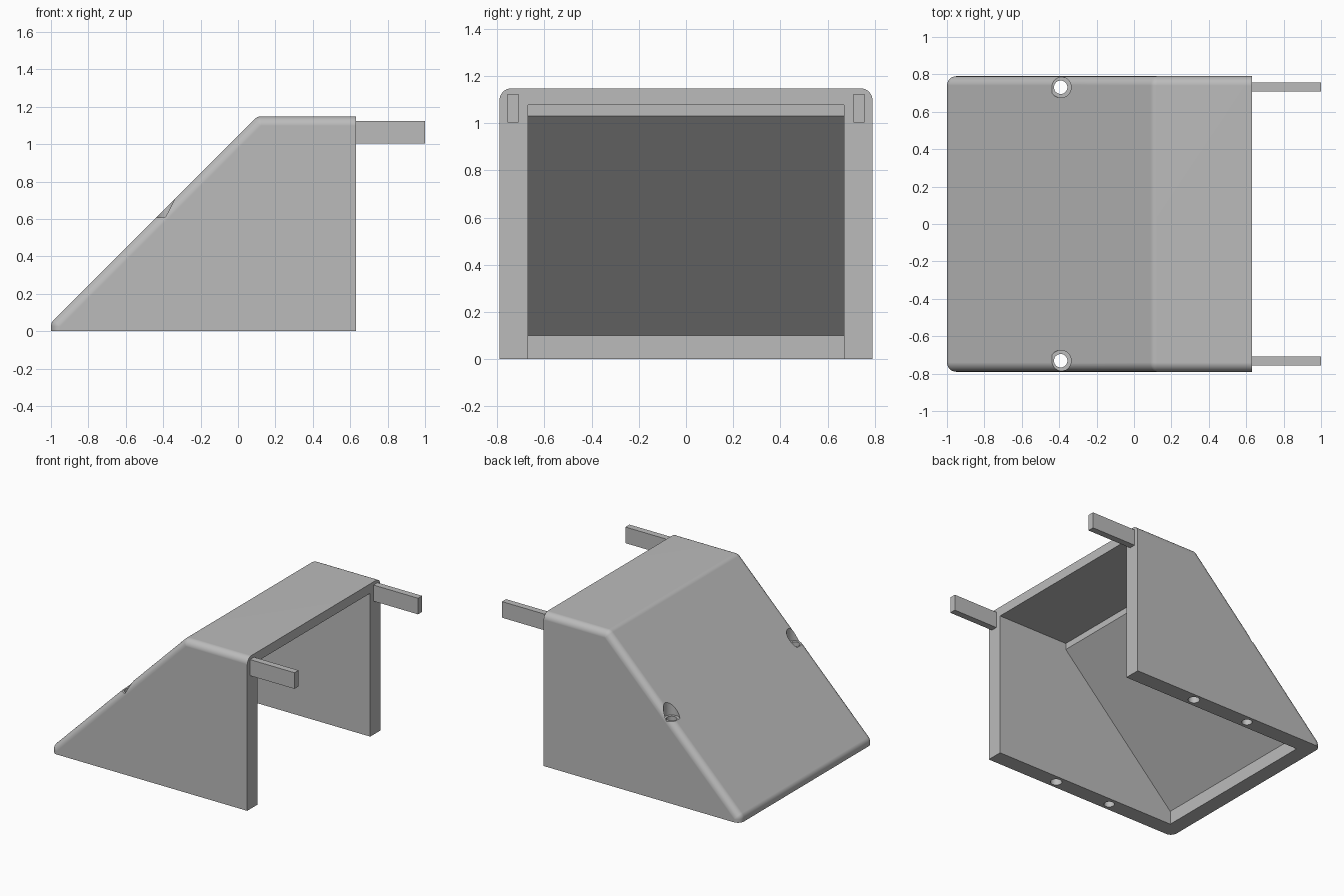
import bpy, bmesh, math

if "Cube" in bpy.data.objects:
    bpy.data.objects.remove(bpy.data.objects["Cube"], do_unlink=True)

grey = bpy.data.materials.new("light_grey")
grey.use_nodes = True
COLOUR = (0.5, 0.5, 0.5, 1)
grey.diffuse_color = COLOUR
grey.node_tree.nodes["Principled BSDF"].inputs["Base Color"].default_value = COLOUR

HALF, BACK, TOP, R = 0.79, 0.63, 1.148, 0.05
RISE = 1.046          # slope line: z = x + RISE


def make(name, bm):
    bmesh.ops.recalc_face_normals(bm, faces=bm.faces)
    mesh = bpy.data.meshes.new(name)
    bm.to_mesh(mesh)
    bm.free()
    mesh.materials.append(grey)
    obj = bpy.data.objects.new(name, mesh)
    bpy.context.collection.objects.link(obj)
    return obj


def loft(name, sections):
    """Join (y, [(x, z), ...]) sections into a closed solid."""
    bm = bmesh.new()
    rings = [[bm.verts.new((x, y, z)) for x, z in pts] for y, pts in sections]
    for a, b in zip(rings, rings[1:]):
        for i in range(len(a)):
            j = (i + 1) % len(a)
            bm.faces.new((a[i], a[j], b[j], b[i]))
    bm.faces.new(rings[0])
    bm.faces.new(rings[-1])
    return make(name, bm)


def cylinder(name, x, y, radius, z0, z1):
    bm = bmesh.new()
    bmesh.ops.create_cone(bm, cap_ends=True, segments=40, radius1=radius,
                          radius2=radius, depth=z1 - z0)
    bmesh.ops.translate(bm, verts=bm.verts, vec=(x, y, (z0 + z1) / 2))
    return make(name, bm)


def box(name, lo, hi):
    bm = bmesh.new()
    bmesh.ops.create_cube(bm, size=1)
    for v in bm.verts:
        v.co = [lo[i] if v.co[i] < 0 else hi[i] for i in range(3)]
    return make(name, bm)


def cut(target, cutter):
    cutter.hide_render = True
    mod = target.modifiers.new("cut", 'BOOLEAN')
    mod.operation, mod.solver, mod.object = 'DIFFERENCE', 'EXACT', cutter
    bpy.context.view_layer.objects.active = target
    bpy.ops.object.modifier_apply(modifier=mod.name)
    bpy.data.objects.remove(cutter, do_unlink=True)


# Wedge housing: each section is a centre line pushed outward by the rounding
inner = RISE - R * math.sqrt(2)
nose, bend = (-1 + R, inner - 1 + R), (TOP - R - inner, TOP - R)
arc = [(-1 + R, 0, 180)]
arc += [(*nose, 180 - 45 * i / 4) for i in range(5)]
arc += [(*bend, 135 - 45 * i / 4) for i in range(5)]
arc += [(BACK, TOP - R, 90)]


def outline(reach):
    pts = [(x + reach * math.cos(math.radians(a)), z + reach * math.sin(math.radians(a)))
           for x, z, a in arc]
    return pts + [(BACK, 0)]


STEPS = 8
half = []
for i in range(STEPS + 1):
    t = math.pi / 2 * i / STEPS
    half.append((HALF - R + R * math.sin(t), outline(max(R * math.cos(t), 0.0005))))
housing = loft("wedge_housing", [(-y, p) for y, p in reversed(half)] + half)

# Hollow interior, open below and at the back
cavity = [(-0.885, -0.2), (-0.885, 0.1), (0.045, 1.03), (0.045, 1.077), (0.9, 1.077), (0.9, -0.2)]
cut(housing, loft("cavity_cutter", [(-0.67, cavity), (0.67, cavity)]))

# Screw holes with counterbores, blind holes underneath, and mounting pegs
for side, label in ((-1, "right"), (1, "left")):
    y = side * 0.731
    cut(housing, cylinder("screw_cutter", -0.392, y, 0.036, -0.2, 1))
    cut(housing, cylinder("counterbore_cutter", -0.392, y, 0.056, 0.608, 1))
    cut(housing, cylinder("blind_cutter", 0.08, y, 0.04, -0.2, 0.3))
    ys = sorted((side * 0.709, side * 0.757))
    box(label + "_peg", (BACK, ys[0], 1.003), (1, ys[1], 1.124))

# Smooth roundings, crisp edges
bpy.ops.object.select_all(action='DESELECT')
housing.select_set(True)
bpy.context.view_layer.objects.active = housing
bpy.ops.object.shade_smooth_by_angle(angle=math.radians(30))
weighted = housing.modifiers.new("even_shading", 'WEIGHTED_NORMAL')
weighted.keep_sharp = True
